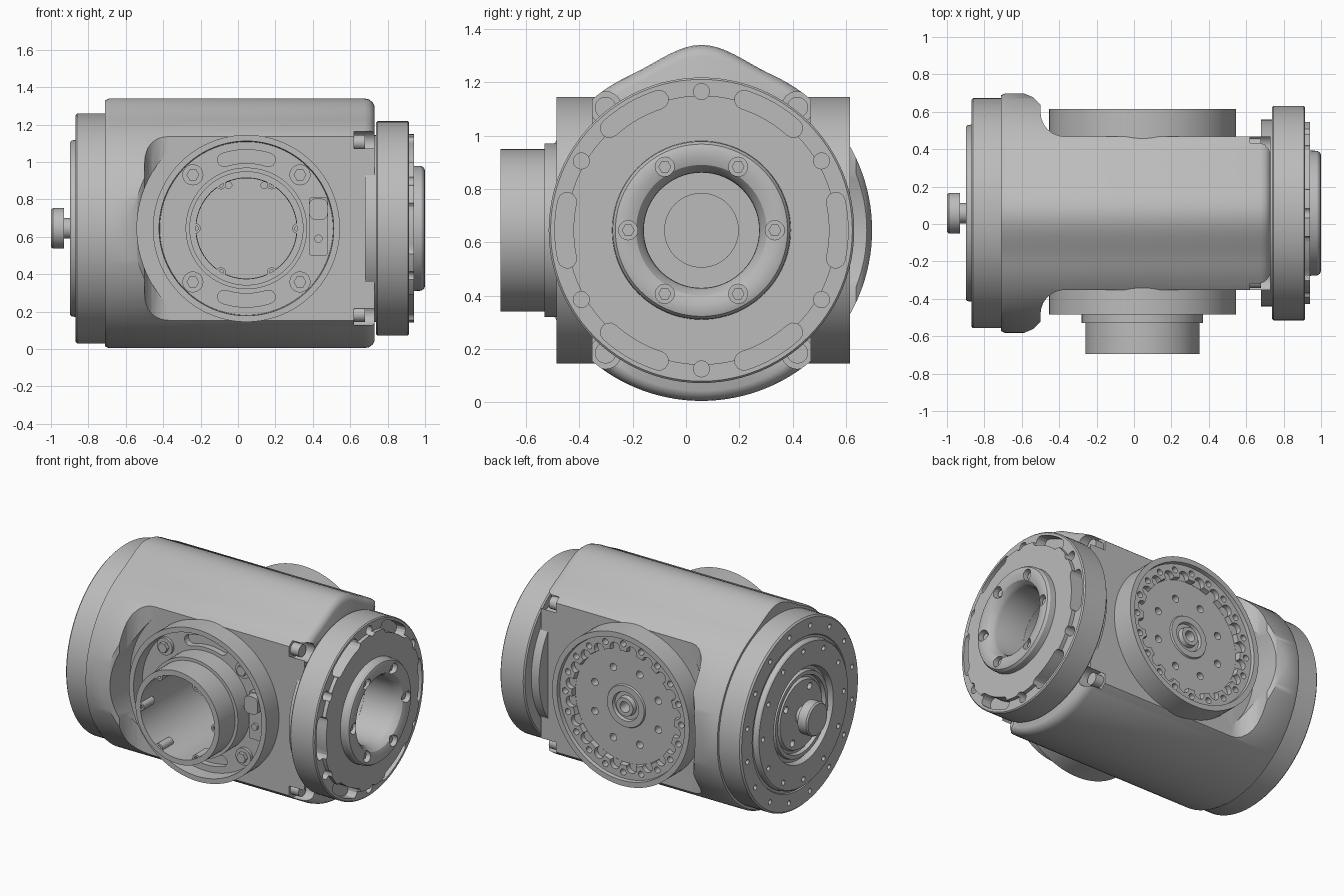
import bpy
import bmesh
from math import sin, cos, pi, radians, atan2, hypot
from mathutils import Matrix, Vector

if "Cube" in bpy.data.objects:
    bpy.data.objects.remove(bpy.data.objects["Cube"], do_unlink=True)

grey = bpy.data.materials.new("machined grey")
grey.use_nodes = True
GREY = (0.5, 0.5, 0.5, 1)
grey.diffuse_color = GREY
grey.node_tree.nodes["Principled BSDF"].inputs["Base Color"].default_value = GREY

# Local frames: third axis points outward from each mounting face
CY, CX, CZ = 0.058, 0.045, 0.645


def frame(u, w, origin):
    m = Matrix((u, (0, 0, 1), w)).transposed().to_4x4()
    m.translation = origin
    return m


RIGHT = frame((0, 1, 0), (1, 0, 0), (0, CY, CZ))
LEFT = frame((0, -1, 0), (-1, 0, 0), (0, CY, CZ))
FRONT = frame((1, 0, 0), (0, -1, 0), (CX, 0, CZ))
BACK = frame((-1, 0, 0), (0, 1, 0), (CX, 0, CZ))
WORLD = Matrix.Identity(4)


def finish(bm, name, mat):
    bmesh.ops.recalc_face_normals(bm, faces=bm.faces)
    bm.transform(mat)
    me = bpy.data.meshes.new(name)
    bm.to_mesh(me)
    bm.free()
    me.materials.append(grey)
    ob = bpy.data.objects.new(name, me)
    bpy.context.collection.objects.link(ob)
    return ob


def skin(bm, rings, closed=False):
    """Bridge rings of equal size; cap the ends unless closed."""
    vs = [[bm.verts.new(p) for p in r] for r in rings]
    n = len(vs[0])
    pairs = list(zip(vs, vs[1:])) + ([(vs[-1], vs[0])] if closed else [])
    for a, b in pairs:
        for i in range(n):
            j = (i + 1) % n
            bm.faces.new((a[i], a[j], b[j], b[i]))
    if not closed:
        bm.faces.new(vs[0])
        bm.faces.new(vs[-1])


def circle(r, w, n, u=0, v=0):
    return [(u + r * cos(2 * pi * i / n), v + r * sin(2 * pi * i / n), w) for i in range(n)]


def lathe(name, profile, mat, closed=False, n=96):
    bm = bmesh.new()
    skin(bm, [circle(r, w, n) for w, r in profile], closed)
    return finish(bm, name, mat)


def cylinders(name, spots, r, w0, w1, mat, n=20):
    bm = bmesh.new()
    for u, v in spots:
        skin(bm, [circle(r, w0, n, u, v), circle(r, w1, n, u, v)])
    return finish(bm, name, mat)


def prisms(name, outlines, w0, w1, mat):
    bm = bmesh.new()
    for o in outlines:
        skin(bm, [[(u, v, w) for u, v in o] for w in (w0, w1)])
    return finish(bm, name, mat)


def around(count, r, start=0):
    return [(r * cos(radians(start) + 2 * pi * i / count),
             r * sin(radians(start) + 2 * pi * i / count)) for i in range(count)]


def arc_slot(r, angle, span, half):
    """Curved slot outline with rounded ends."""
    a0, pts = radians(angle), []
    for side in (1, -1):
        for i in range(9):
            a = a0 + side * radians(span) * (i / 4 - 1)
            pts.append(((r + side * half) * cos(a), (r + side * half) * sin(a)))
        e = a0 + side * radians(span)
        for i in range(1, 6):
            t = e + side * pi * i / 6 if side > 0 else e + pi - pi * i / 6 * side - 2 * pi
            pts.append((r * cos(e) + half * cos(t), r * sin(e) + half * sin(t)))
    return pts


def cut(ob, *cutters):
    for c in cutters:
        mod = ob.modifiers.new("cut", "BOOLEAN")
        mod.operation, mod.solver, mod.object = "DIFFERENCE", "EXACT", c
        bpy.context.view_layer.update()
        me = bpy.data.meshes.new_from_object(ob.evaluated_get(bpy.context.evaluated_depsgraph_get()))
        ob.modifiers.clear()
        ob.data = me
        bpy.data.objects.remove(c, do_unlink=True)


# Main housing: round barrel with a ridge along the top
section = []
for i in range(128):
    a = 2 * pi * i / 128
    u, v = 0.64 * cos(a), 0.64 * sin(a)
    ridge = 0.055 * cos(pi / 2 * u / 0.27) ** 2 if v > 0 and abs(u) < 0.27 else 0
    section.append((u, v + ridge))
bm = bmesh.new()
skin(bm, [[(u * s, v * s, w) for u, v in section] for w, s in
          ((-0.71, 0.985), (-0.69, 1), (0.675, 1), (0.7, 0.993), (0.72, 0.97), (0.73, 0.94))])
housing = finish(bm, "housing", RIGHT)

# Flat sides with a scooped shoulder, clearance and bores
for s, mat in ((-1, FRONT), (1, BACK)):
    scoop = [(-0.62, 0.8), (-0.6, 0.645), (-0.54, 0.62), (-0.5, 0.58)]
    scoop += [(-0.37 - 0.13 * cos(t * pi / 12), 0.54 - 0.13 * sin(t * pi / 12)) for t in range(7)]
    scoop += [(0.9, 0.41), (0.9, 0.8)]
    cut(housing,
        prisms("scoop", [[(x, CY + s * d) for x, d in scoop]], -0.2, 1.6, WORLD),
        cylinders("clearance", [(0, 0)], 0.585, 0.41 + s * CY, 1, mat, 96))
corners = [(a * 0.36, b * 0.46) for a in (1, -1) for b in (1, -1)]
cut(housing,
    cylinders("bolt_pockets", corners, 0.06, 0.62, 0.8, RIGHT, 24),
    cylinders("main_bore", [(0, 0)], 0.216, -0.69, 0.8, RIGHT, 64),
    cylinders("cross_bore", [(0, 0)], 0.27, -0.46, 0.6, FRONT, 64))
cylinders("housing_bolts", corners, 0.04, 0.6, 0.68, RIGHT)

# Left end cover with grooves, shaft and knob
cover = lathe("end_cover", [
    (0.70, 0.615), (0.86, 0.615), (0.87, 0.605), (0.87, 0.495), (0.862, 0.49), (0.862, 0.475),
    (0.89, 0.47), (0.897, 0.463), (0.897, 0.31), (0.86, 0.3), (0.86, 0.28), (0.885, 0.275),
    (0.885, 0.25), (0.86, 0.245), (0.86, 0.23), (0.88, 0.22), (0.88, 0.055), (0.93, 0.055),
    (0.93, 0.108), (0.99, 0.108), (1.0, 0.1)], LEFT)
cut(cover,
    cylinders("rim_holes", around(16, 0.555, 11), 0.016, 0.82, 0.9, LEFT),
    cylinders("cap_holes", around(12, 0.42), 0.016, 0.85, 0.95, LEFT),
    cylinders("inner_holes", around(4, 0.18, 60), 0.022, 0.6, 0.92, LEFT))
cylinders("inner_boss", [(0, 0)], 0.14, -0.72, -0.55, RIGHT, 48)

# Right output flange with raised plate and hollow hub
flange = lathe("output_flange", [
    (0.68, 0.217), (0.68, 0.5), (0.737, 0.5), (0.737, 0.565), (0.745, 0.573), (0.908, 0.573),
    (0.915, 0.566), (0.915, 0.505), (0.94, 0.505), (0.94, 0.335), (0.98, 0.333), (0.995, 0.323),
    (1.0, 0.308), (1.0, 0.275), (0.99, 0.245), (0.965, 0.225), (0.94, 0.217)], RIGHT, True)
cut(flange,
    prisms("slots", [arc_slot(0.515, 60 * k, 12, 0.035) for k in range(6)], 0.85, 1, RIGHT),
    cylinders("flange_holes", around(6, 0.52, 30), 0.03, 0.86, 1, RIGHT),
    cylinders("hub_holes", around(6, 0.275), 0.036, 0.95, 1.1, RIGHT))
cylinders("hub_bolts", around(6, 0.275), 0.024, 0.94, 0.975, RIGHT, 6)

# Front mount: recessed ring around an open tube
mount = lathe("front_mount", [
    (0.3, 0.268), (0.3, 0.5), (0.485, 0.5), (0.485, 0.467), (0.4, 0.463), (0.4, 0.325),
    (0.53, 0.325), (0.53, 0.305), (0.695, 0.305), (0.695, 0.27)], FRONT, True)
cut(mount, prisms("mount_slots", [arc_slot(0.385, a, 18, 0.036) for a in (90, 270)],
                  0.36, 0.46, FRONT))
bolts = around(4, 0.405, 45)
cylinders("mount_bosses", bolts, 0.056, 0.38, 0.42, FRONT, 32)
cylinders("mount_bolts", bolts, 0.034, 0.4, 0.445, FRONT, 6)
lugs = cylinders("tube_lugs", around(6, 0.272), 0.027, 0.58, 0.694, FRONT)
cut(lugs, cylinders("lug_holes", around(6, 0.272), 0.014, 0.64, 0.75, FRONT))


def rounded(u0, u1, v0, v1, r):
    pts = []
    for k, (u, v) in enumerate(((u1 - r, v1 - r), (u0 + r, v1 - r), (u0 + r, v0 + r), (u1 - r, v0 + r))):
        pts += [(u + r * cos((k + t / 4) * pi / 2), v + r * sin((k + t / 4) * pi / 2)) for t in range(5)]
    return pts


prisms("connector_base", [rounded(0.335, 0.435, -0.145, 0.165, 0.012)], 0.38, 0.43, FRONT)
prisms("connector_block", [rounded(0.335, 0.435, 0.045, 0.16, 0.035)], 0.42, 0.48, FRONT)
cylinders("connector_pin", [(0.385, -0.055)], 0.022, 0.42, 0.445, FRONT)

# Back mount: scalloped bolt ring around a recessed disc
back = lathe("back_mount", [
    (0.43, 0.5), (0.615, 0.5), (0.615, 0.465), (0.59, 0.462), (0.59, 0.375), (0.555, 0.372),
    (0.555, 0.14), (0.565, 0.135), (0.565, 0.095), (0.545, 0.09), (0.545, 0.065), (0.575, 0.06),
    (0.575, 0.035), (0.5, 0.03)], BACK)
cut(back,
    cylinders("scallops", around(20, 0.385, 9), 0.036, 0.556, 0.7, BACK),
    cylinders("ring_holes", around(20, 0.423), 0.02, 0.53, 0.7, BACK),
    cylinders("disc_holes", around(8, 0.25, 22.5), 0.024, 0.5, 0.7, BACK),
    cylinders("through_holes", around(8, 0.25, 22.5)[1:3], 0.018, 0.3, 0.7, BACK))

# Smooth the round surfaces, keep machined edges crisp
for ob in bpy.context.scene.objects:
    ob.select_set(ob.type == "MESH")
    if ob.type == "MESH":
        bpy.context.view_layer.objects.active = ob
bpy.ops.object.shade_smooth_by_angle(angle=radians(28))
